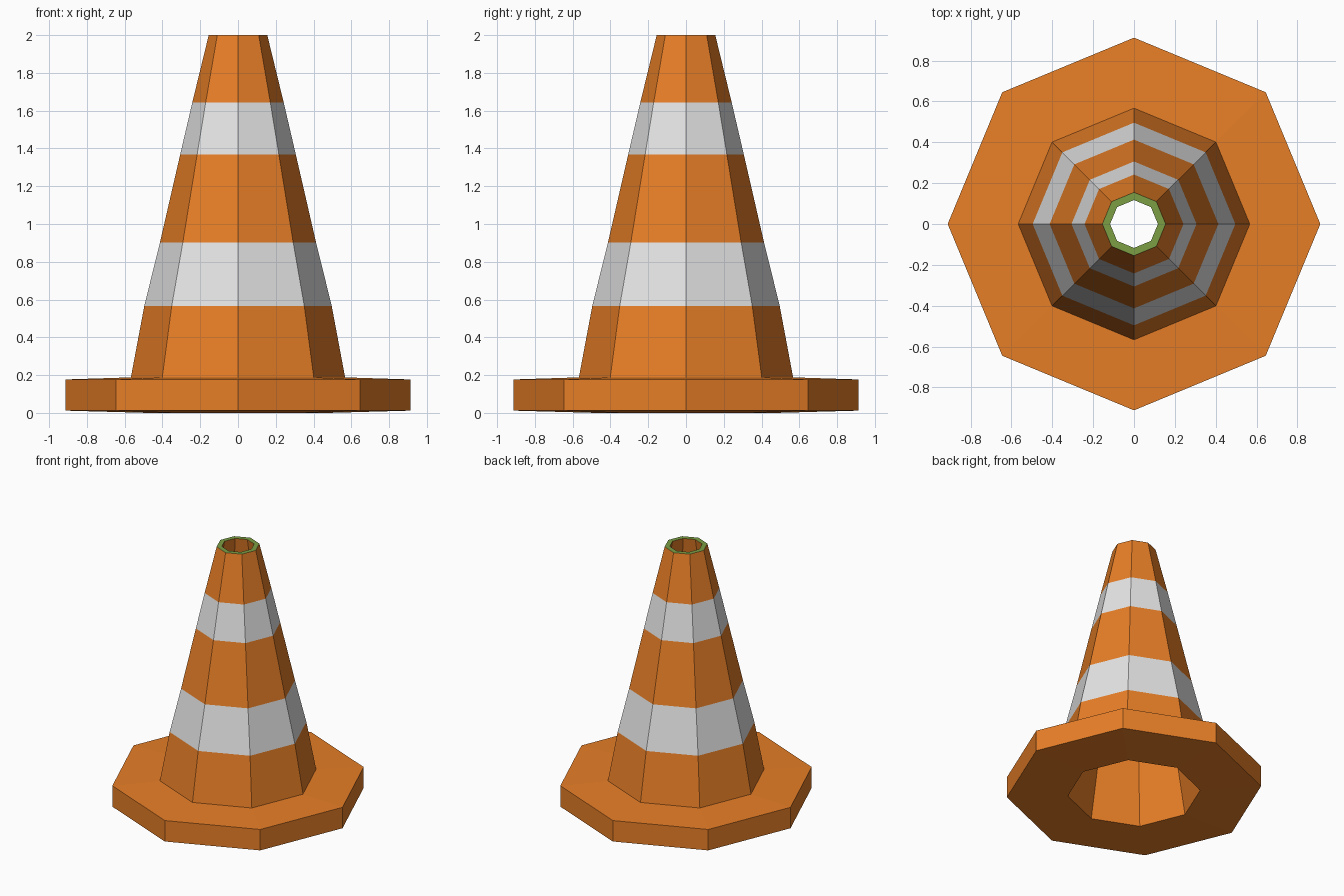
import bpy, bmesh, math

if "Cube" in bpy.data.objects:
    bpy.data.objects.remove(bpy.data.objects["Cube"])

SIDES = 8


def material(name, color):
    m = bpy.data.materials.new(name)
    m.diffuse_color = (*color, 1)
    m.use_nodes = True
    m.node_tree.nodes["Principled BSDF"].inputs["Base Color"].default_value = m.diffuse_color
    return m


materials = [material("orange", (0.80, 0.21, 0.02)),
             material("light_grey", (0.78, 0.78, 0.78)),
             material("green", (0.20, 0.345, 0.06))]
ORANGE, GREY, GREEN = range(3)

# Closed profile: radius, height, colour of the band leading to the next point
profile = [
    (0.475, 0.00, ORANGE),   # underside of the foot
    (0.912, 0.012, ORANGE),  # foot rim
    (0.912, 0.177, ORANGE),  # foot top
    (0.567, 0.188, ORANGE),  # cone wall
    (0.496, 0.567, GREY),    # lower stripe
    (0.413, 0.903, ORANGE),
    (0.306, 1.368, GREY),    # upper stripe
    (0.242, 1.643, ORANGE),
    (0.155, 2.00, GREEN),    # rim around the top hole
    (0.117, 2.00, ORANGE),   # inner wall, back down to the foot
]

# Revolve the profile into a hollow eight-sided cone
bm = bmesh.new()
rings = []
for r, z, _ in profile:
    angles = [2 * math.pi * i / SIDES for i in range(SIDES)]
    rings.append([bm.verts.new((r * math.cos(a), r * math.sin(a), z)) for a in angles])
for k, (_, _, color) in enumerate(profile):
    low, high = rings[k], rings[(k + 1) % len(rings)]
    for i in range(SIDES):
        j = (i + 1) % SIDES
        face = bm.faces.new((low[i], low[j], high[j], high[i]))
        face.material_index = color
bmesh.ops.recalc_face_normals(bm, faces=bm.faces)

mesh = bpy.data.meshes.new("traffic_cone")
bm.to_mesh(mesh)
bm.free()
for m in materials:
    mesh.materials.append(m)
bpy.context.collection.objects.link(bpy.data.objects.new("traffic_cone", mesh))
